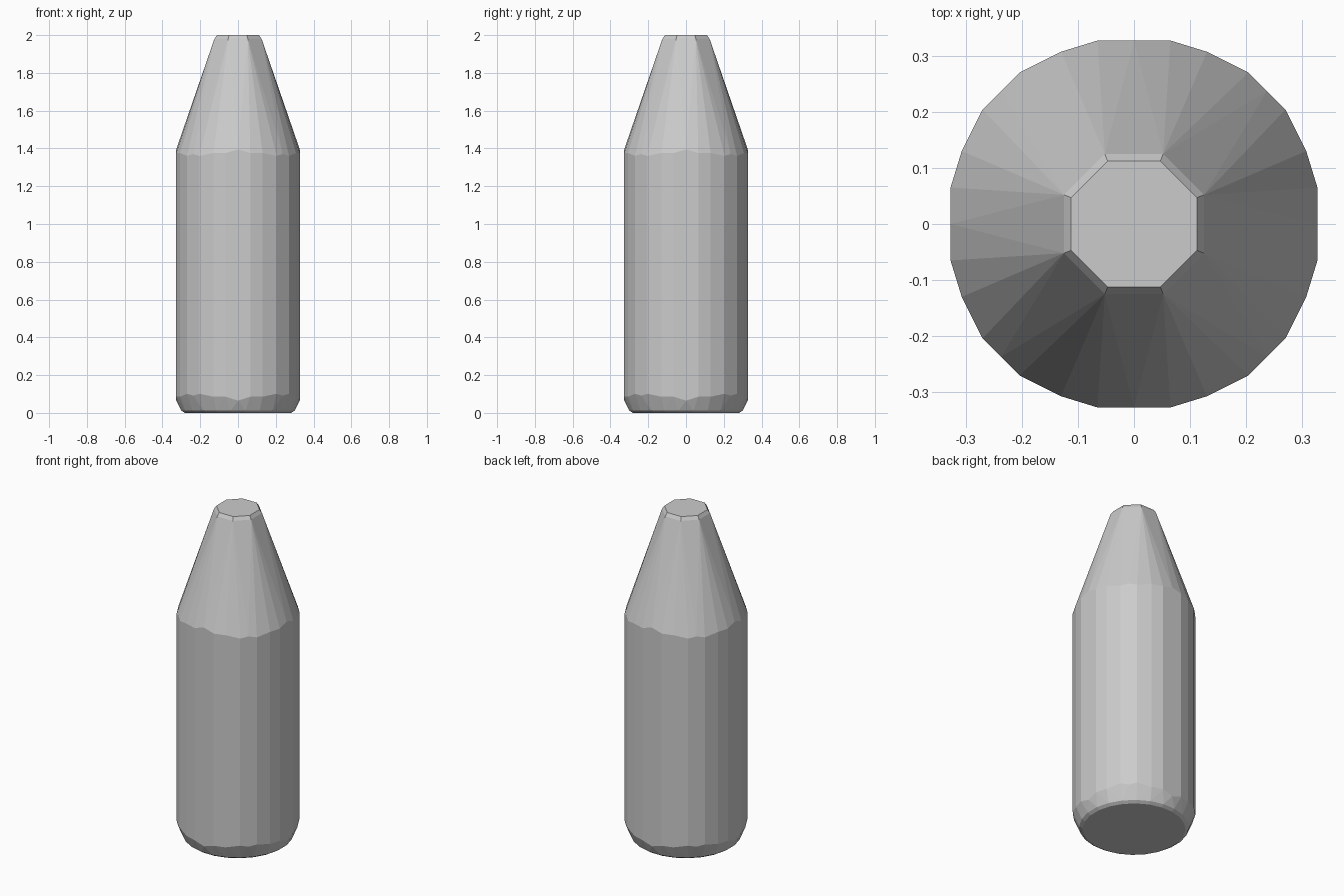
import bpy, bmesh
from math import hypot, cos, sin, pi

if "Cube" in bpy.data.objects:
    bpy.data.objects.remove(bpy.data.objects["Cube"])

def ring(quarter):
    """Repeat the points of one quarter around the z axis."""
    pts = []
    for x, y in quarter:
        for _ in range(4):
            pts.append((x, y))
            x, y = -y, x
    return pts

def circle(r, n):
    return [(r * cos(2 * pi * (i + .5) / n), r * sin(2 * pi * (i + .5) / n)) for i in range(n)]

points = []

# Faceted cylinder wall: wavy lower edge and shoulder follow the corner radius
wall = ring([(.327, 0), (.327, .065), (.307, .13), (.27, .204),
             (.237, .237), (.204, .27), (.13, .307), (.065, .327)])
for x, y in wall:
    d = hypot(x, y) - .327
    points += [(x, y, .065 + 3.2 * d), (x, y, 1.395 - 3 * d)]

# Rounded foot
points += [(x, y, 0) for x, y in circle(.284, 24)]
points += [(x, y, .012) for x, y in circle(.302, 24)]

# Octagonal tip with a small chamfer
points += [(x, y, 1.98) for x, y in ring([(.125, .052), (.052, .125)])]
points += [(x, y, 2) for x, y in ring([(.112, .047), (.047, .112)])]

# Skin all sections as one convex, flat-shaded body
bm = bmesh.new()
for p in points:
    bm.verts.new(p)
res = bmesh.ops.convex_hull(bm, input=bm.verts[:])
loose = [v for v in bm.verts if not v.link_faces]
bmesh.ops.delete(bm, geom=loose, context='VERTS')
bmesh.ops.dissolve_limit(bm, angle_limit=.01, verts=bm.verts[:], edges=bm.edges[:])
bmesh.ops.recalc_face_normals(bm, faces=bm.faces[:])
mesh = bpy.data.meshes.new("tapered_body")
bm.to_mesh(mesh)
bm.free()
bpy.context.collection.objects.link(bpy.data.objects.new("tapered_body", mesh))
